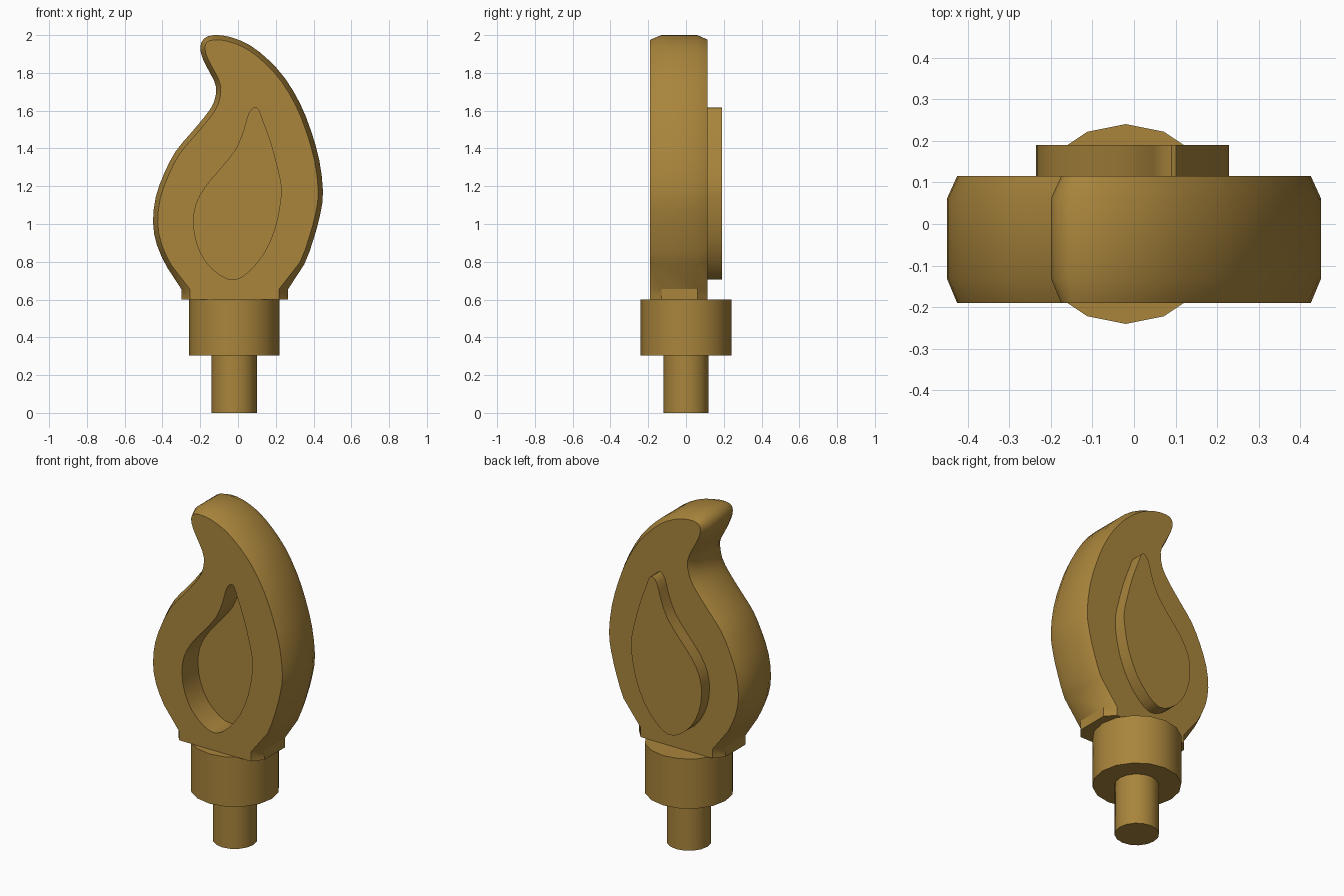
import bpy, bmesh
from mathutils import Vector

cube = bpy.data.objects.get("Cube")
if cube:
    bpy.data.objects.remove(cube, do_unlink=True)

# One flat colour for every part
gold = bpy.data.materials.new("antique_gold")
gold.use_nodes = True
gold.diffuse_color = (0.40, 0.235, 0.045, 1)
gold.node_tree.nodes["Principled BSDF"].inputs["Base Color"].default_value = gold.diffuse_color


def finish(obj):
    """Colour the part and smooth it, keeping its edges sharp."""
    obj.data.materials.clear()
    obj.data.materials.append(gold)
    bpy.ops.object.select_all(action='DESELECT')
    obj.select_set(True)
    bpy.context.view_layer.objects.active = obj
    bpy.ops.object.shade_smooth_by_angle(angle=0.55)


def spline(points, closed=False):
    """Catmull-Rom curve through the points, with one extra point per span."""
    pts = [Vector(p) for p in points]
    n, out = len(pts), []
    for i, p in enumerate(pts):
        out.append(p)
        if closed:
            a, b, c = pts[i - 1], pts[(i + 1) % n], pts[(i + 2) % n]
        elif 0 < i < n - 2:
            a, b, c = pts[i - 1], pts[i + 1], pts[i + 2]
        else:
            continue
        out.append((p + b) * 0.5625 - (a + c) * 0.0625)
    return out


def inset(points, amount):
    """Shift a clockwise open curve inwards."""
    out = []
    for i, p in enumerate(points):
        d = (points[min(i + 1, len(points) - 1)] - points[max(i - 1, 0)]).normalized()
        out.append(p + Vector((d.y, -d.x)) * amount)
    return out


def cylinder(name, radius, bottom, top):
    bpy.ops.mesh.primitive_cylinder_add(vertices=16, radius=radius, depth=top - bottom,
                                        location=(-0.02, 0, (bottom + top) / 2))
    obj = bpy.context.object
    obj.name = name
    finish(obj)


# Flame outline, from the left foot over the tip to the right foot
curve = spline([
    (-.30, .655), (-.375, .77), (-.43, .89), (-.45, 1.01), (-.435, 1.145), (-.39, 1.27),
    (-.33, 1.385), (-.255, 1.475), (-.175, 1.57), (-.127, 1.645), (-.116, 1.725),
    (-.143, 1.79), (-.185, 1.87), (-.2, 1.935), (-.18, 1.982), (-.127, 2), (-.04, 1.99),
    (.065, 1.945), (.16, 1.87), (.25, 1.77), (.33, 1.635), (.386, 1.495), (.43, 1.34),
    (.45, 1.17), (.435, 1.05), (.4, .92), (.35, .785), (.265, .655)])
outer = [Vector((-.30, .6))] + curve + [Vector((.265, .6))]
left_foot, right_foot = [Vector((-.255, .6)), Vector((-.255, .655))], [Vector((.217, .655)), Vector((.217, .6))]
face_edge = left_foot + inset(curve, 0.025)[1:-1] + right_foot

# Small inner flame: sunk into the front, raised on the back
inner = spline([
    (.09, 1.617), (.058, 1.585), (.032, 1.495), (-.01, 1.395), (-.085, 1.3), (-.17, 1.2),
    (-.222, 1.103), (-.235, 1), (-.217, .895), (-.17, .8), (-.095, .73), (-.016, .705),
    (.063, .753), (.143, .854), (.196, .98), (.222, 1.103), (.228, 1.2), (.206, 1.305),
    (.17, 1.437), (.127, 1.554), (.11, 1.6)], closed=True)

bm = bmesh.new()


def ring(points, y):
    verts = [bm.verts.new((p.x, y, p.y)) for p in points]
    return verts, [bm.edges.new((v, verts[i - 1])) for i, v in enumerate(verts)]


def bridge(a, b):
    for i in range(len(a)):
        bm.faces.new((a[i - 1], a[i], b[i], b[i - 1]))


# Chamfered flame wall
FRONT, BACK = -0.19, 0.115
front, mid_front, mid_back, back = [
    ring(p, y) for p, y in ((face_edge, FRONT), (outer, -0.13), (outer, 0.06), (face_edge, BACK))]
for a, b in ((front, mid_front), (mid_front, mid_back), (mid_back, back)):
    bridge(a[0], b[0])

# Front recess and back relief
for rim, y, floor_y in ((front, FRONT, -0.04), (back, BACK, 0.19)):
    edge, floor = ring(inner, y), ring(inner, floor_y)
    bmesh.ops.triangle_fill(bm, use_beauty=True, edges=rim[1] + edge[1])
    bridge(edge[0], floor[0])
    bm.faces.new(floor[0])

bmesh.ops.recalc_face_normals(bm, faces=bm.faces)
mesh = bpy.data.meshes.new("flame")
bm.to_mesh(mesh)
bm.free()
flame = bpy.data.objects.new("flame", mesh)
bpy.context.collection.objects.link(flame)
finish(flame)

# Collar and stem below the flame
cylinder("collar", 0.24, 0.305, 0.6)
cylinder("stem", 0.12, 0, 0.305)
